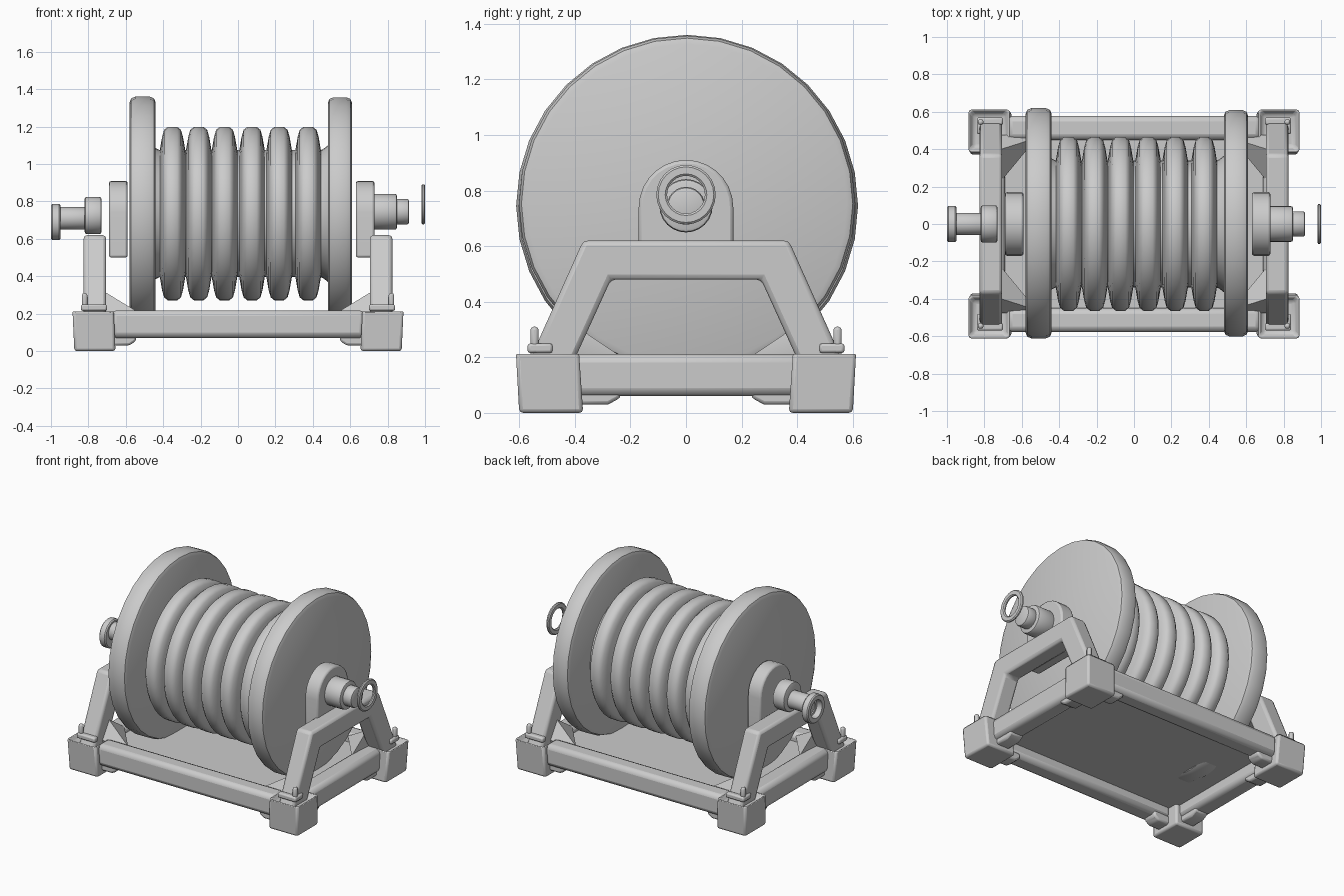
import bpy, bmesh, math
from mathutils import Vector

if "Cube" in bpy.data.objects:
    bpy.data.objects.remove(bpy.data.objects["Cube"])

grey = bpy.data.materials.new("grey_metal")
grey.diffuse_color = (0.6, 0.6, 0.6, 1)
grey.use_nodes = True
grey.node_tree.nodes["Principled BSDF"].inputs["Base Color"].default_value = grey.diffuse_color


def finish(name, bm, bevel=0.0, angle=40, segments=2):
    """Turn a bmesh into a smooth-shaded, bevelled object."""
    bmesh.ops.recalc_face_normals(bm, faces=bm.faces)
    me = bpy.data.meshes.new(name)
    bm.to_mesh(me)
    bm.free()
    me.materials.append(grey)
    ob = bpy.data.objects.new(name, me)
    bpy.context.collection.objects.link(ob)
    if bevel:
        mod = ob.modifiers.new("bevel", 'BEVEL')
        mod.width, mod.segments = bevel, segments
        mod.limit_method, mod.angle_limit = 'ANGLE', math.radians(35)
    bpy.ops.object.select_all(action='DESELECT')
    ob.select_set(True)
    bpy.context.view_layer.objects.active = ob
    bpy.ops.object.shade_smooth_by_angle(angle=math.radians(angle))
    return ob


def hull(name, points, bevel=0.0):
    bm = bmesh.new()
    verts = [bm.verts.new(p) for p in points]
    bmesh.ops.convex_hull(bm, input=verts)
    bmesh.ops.dissolve_limit(bm, angle_limit=0.01, verts=bm.verts, edges=bm.edges)
    return finish(name, bm, bevel)


def box(name, x, y, z, bevel=0.0):
    return hull(name, [(a, b, c) for a in x for b in y for c in z], bevel)


def lathe(name, profile, cz, cy=0.0, sides=32, closed=False, angle=40):
    """Revolve (x, radius) points around a horizontal axis along x."""
    bm = bmesh.new()
    rings = []
    for i in range(sides):
        a = 2 * math.pi * i / sides
        rings.append([bm.verts.new((x, cy + r * math.sin(a), cz + r * math.cos(a)))
                      for x, r in profile])
    n = len(profile)
    for i in range(sides):
        p, q = rings[i], rings[(i + 1) % sides]
        for j in range(n if closed else n - 1):
            k = (j + 1) % n
            bm.faces.new((p[j], p[k], q[k], q[j]))
    if not closed:
        for j in (0, n - 1):
            bm.faces.new([r[j] for r in rings])
    return finish(name, bm, angle=angle)


def drum(name, x0, x1, r, cz, b, sides=24, cy=0.0):
    """Solid cylinder with rounded rims."""
    return lathe(name, [(x0, r - b), (x0 + b * 0.3, r - b * 0.3), (x0 + b, r),
                        (x1 - b, r), (x1 - b * 0.3, r - b * 0.3), (x1, r - b)],
                 cz, cy, sides)


def extrude_yz(name, outline, x0, x1, bevel):
    """Extrude a (y, z) outline along x."""
    bm = bmesh.new()
    a = [bm.verts.new((x0, y, z)) for y, z in outline]
    b = [bm.verts.new((x1, y, z)) for y, z in outline]
    bm.faces.new(a)
    bm.faces.new(b[::-1])
    n = len(a)
    for i in range(n):
        j = (i + 1) % n
        bm.faces.new((a[i], b[i], b[j], a[j]))
    return finish(name, bm, bevel)


# Reel flanges
drum("left_flange", -0.58, -0.44, 0.615, 0.745, 0.03, 32, 0.004)
drum("right_flange", 0.48, 0.61, 0.605, 0.752, 0.03, 32, 0.004)

# Wound rope: six coils with pinched grooves between them
coil = [(-0.46, 0.36), (-0.43, 0.345)]
for c in (-0.35, -0.21, -0.072, 0.075, 0.22, 0.375):
    coil += [(c - 0.068, 0.34), (c - 0.056, 0.41), (c - 0.045, 0.448), (c - 0.025, 0.464),
             (c + 0.025, 0.464), (c + 0.045, 0.448), (c + 0.056, 0.41), (c + 0.068, 0.34)]
coil += [(0.455, 0.345), (0.50, 0.38)]
lathe("wound_rope", coil, 0.735, sides=40, angle=60)

# Arched bearing plates
for name, x0, x1 in (("left_bearing", -0.69, -0.59), ("right_bearing", 0.63, 0.73)):
    arch = [(-0.17, 0.50), (0.17, 0.50)]
    arch += [(0.17 * math.cos(math.pi * i / 14), 0.74 + 0.17 * math.sin(math.pi * i / 14))
             for i in range(15)]
    extrude_yz(name, arch, x0, x1, 0.012)

# Left crank shaft with hollow end cap
drum("left_collar", -0.82, -0.73, 0.10, 0.725, 0.012)
drum("left_shaft", -0.96, -0.81, 0.06, 0.71, 0.008)
lathe("left_end_cap", [(-0.95, 0.04), (-0.95, 0.09), (-0.957, 0.097), (-0.993, 0.097),
                       (-1.0, 0.09), (-1.0, 0.062), (-0.965, 0.055), (-0.965, 0.04)],
      0.69, sides=24, closed=True)

# Right shaft and the loose ring beyond it
drum("right_collar", 0.72, 0.85, 0.096, 0.745, 0.012)
drum("right_shaft", 0.84, 0.915, 0.068, 0.745, 0.012)
lathe("end_ring", [(0.98, 0.075), (0.98, 0.10), (0.986, 0.107), (0.994, 0.107),
                   (1.0, 0.10), (1.0, 0.075), (0.994, 0.068), (0.986, 0.068)],
      0.785, sides=24, closed=True)

# Base panel
box("base_panel", (-0.72, 0.72), (-0.48, 0.48), (0.146, 0.165))

for sx, side in ((-1, "left"), (1, "right")):
    # Trapezoid end frame
    extrude_yz(side + "_end_frame",
               [(-0.58, 0.15), (-0.37, 0.62), (0.37, 0.62), (0.58, 0.15),
                (0.42, 0.15), (0.27, 0.48), (-0.27, 0.48), (-0.42, 0.15)],
               sx * 0.705, sx * 0.825, 0.018)
    box(side + "_end_rail", (sx * 0.69, sx * 0.82), (-0.42, 0.42), (0.06, 0.212), 0.03)

    for sy, end in ((-1, "front"), (1, "back")):
        tag = end + "_" + side

        def pt(x, y, z):
            return (sx * x, sy * y, z)

        # Corner block with a recessed top
        bm = bmesh.new()
        low = [(0.655, 0.37), (0.875, 0.37), (0.875, 0.60), (0.655, 0.60)]
        top = [(0.665, 0.385), (0.885, 0.385), (0.885, 0.612), (0.665, 0.612)]
        lo = [bm.verts.new(pt(x, y, 0.0)) for x, y in low]
        hi = [bm.verts.new(pt(x, y, 0.22)) for x, y in top]
        bm.faces.new(lo)
        lid = bm.faces.new(hi)
        for i in range(4):
            j = (i + 1) % 4
            bm.faces.new((lo[i], lo[j], hi[j], hi[i]))
        bmesh.ops.recalc_face_normals(bm, faces=bm.faces)
        bmesh.ops.inset_region(bm, faces=[lid], thickness=0.04)
        bmesh.ops.translate(bm, verts=lid.verts, vec=Vector((0, 0, -0.04)))
        finish(tag + "_corner_block", bm, 0.014)

        # Gusset between the frame leg and the rails
        hull(tag + "_gusset", [pt(0.71, 0.40, 0.315), pt(0.52, 0.46, 0.20),
                               pt(0.71, 0.23, 0.20), pt(0.74, 0.48, 0.20),
                               pt(0.71, 0.46, 0.15)])
        # Clip bars and upright peg on the corner
        box(tag + "_clip_bar", (sx * 0.70, sx * 0.84), (sy * 0.53, sy * 0.57), (0.215, 0.25), 0.01)
        box(tag + "_clip_side", (sx * 0.81, sx * 0.84), (sy * 0.48, sy * 0.56), (0.215, 0.25), 0.01)
        box(tag + "_clip_peg", (sx * 0.805, sx * 0.835), (sy * 0.53, sy * 0.56), (0.22, 0.31), 0.012)
        # Lugs under the rail ends
        hull(tag + "_long_lug", [pt(x, y, z) for y in (0.45, 0.55) for x, z in
                                 ((0.67, 0.03), (0.58, 0.03), (0.545, 0.055), (0.545, 0.09), (0.67, 0.09))], 0.012)
        hull(tag + "_end_lug", [pt(x, y, z) for x in (0.70, 0.80) for y, z in
                                ((0.39, 0.03), (0.28, 0.03), (0.235, 0.055), (0.235, 0.09), (0.39, 0.09))], 0.012)

# Long rails
for sy, end in ((-1, "front"), (1, "back")):
    box(end + "_rail", (-0.68, 0.68), (sy * 0.45, sy * 0.578), (0.07, 0.218), 0.03)
